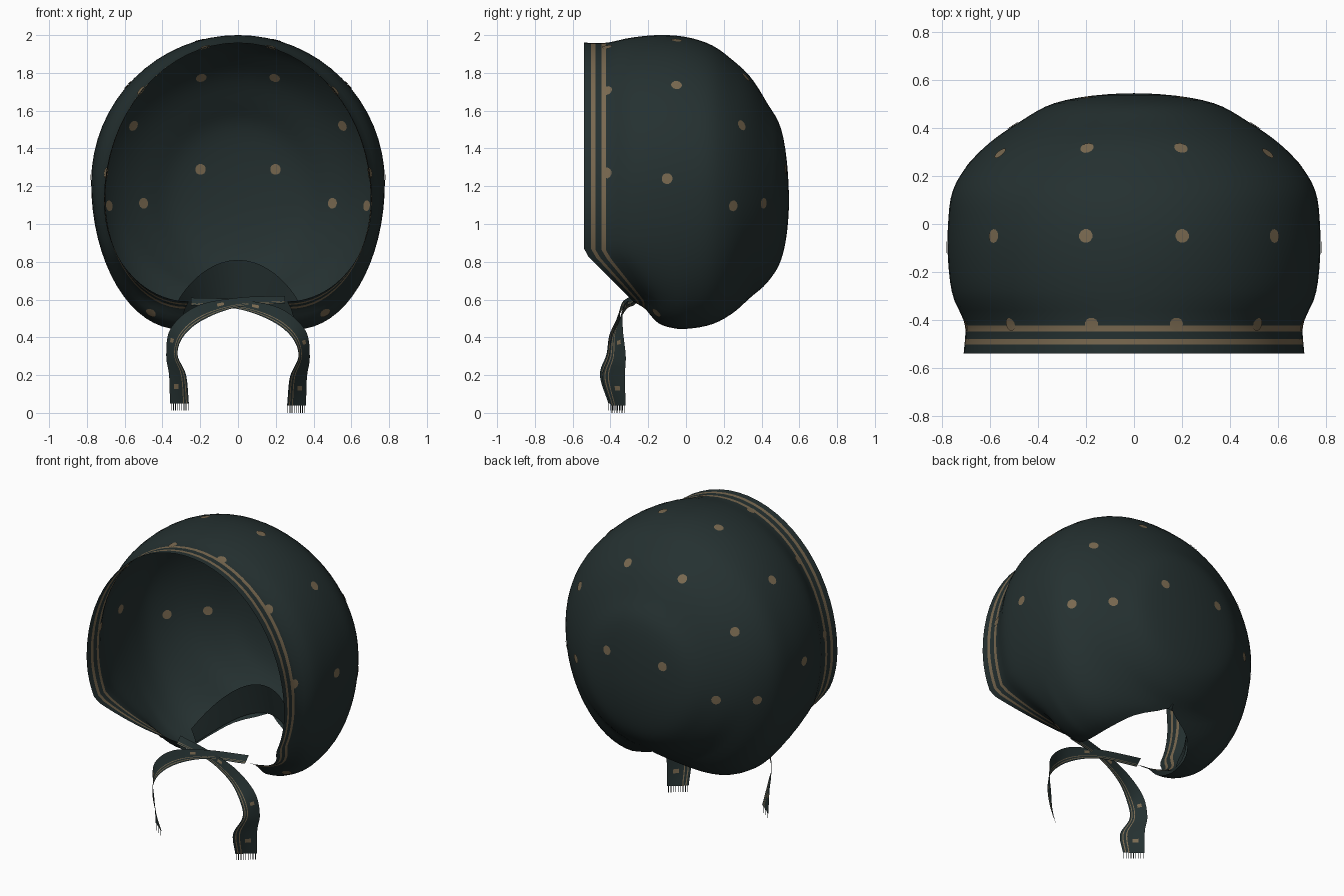
import bpy, bmesh, math
from mathutils import Vector
from mathutils.bvhtree import BVHTree

start = bpy.data.objects.get("Cube")
if start:
    bpy.data.objects.remove(start)


def material(name, rgb):
    mat = bpy.data.materials.new(name)
    mat.use_nodes = True
    mat.diffuse_color = (*rgb, 1)
    shader = mat.node_tree.nodes["Principled BSDF"]
    shader.inputs["Base Color"].default_value = (*rgb, 1)
    shader.inputs["Roughness"].default_value = 0.9
    return mat


DARK = material("dark green cloth", (0.018, 0.030, 0.030))
GOLD = material("dull gold print", (0.19, 0.14, 0.08))


def finish(name, bm, smooth=True):
    mesh = bpy.data.meshes.new(name)
    bm.to_mesh(mesh)
    bm.free()
    mesh.materials.append(DARK)
    mesh.materials.append(GOLD)
    obj = bpy.data.objects.new(name, mesh)
    bpy.context.collection.objects.link(obj)
    for poly in mesh.polygons:
        poly.use_smooth = smooth
    return obj


def grid(bm, rows, is_gold=lambda r, c: False):
    """Skin rows of points with quads; is_gold picks printed cells."""
    verts = [[bm.verts.new(p) for p in row] for row in rows]
    for r in range(len(rows) - 1):
        for c in range(len(rows[0]) - 1):
            face = bm.faces.new((verts[r][c], verts[r][c + 1],
                                 verts[r + 1][c + 1], verts[r + 1][c]))
            face.material_index = int(is_gold(r, c))


def spline(keys, values, s):
    """Smooth interpolation of value tuples over uneven keys."""
    last = len(keys) - 1
    i = max(k for k in range(last) if keys[k] <= s or k == 0)

    def slope(k):
        a, b = max(k - 1, 0), min(k + 1, last)
        return (values[b] - values[a]) / (keys[b] - keys[a])

    h = keys[i + 1] - keys[i]
    t = (s - keys[i]) / h
    return (values[i] * (1 + 2 * t) * (1 - t) ** 2 + slope(i) * h * t * (1 - t) ** 2
            + values[i + 1] * t * t * (3 - 2 * t) + slope(i + 1) * h * t * t * (t - 1))


# Hood: arches from front to back (y, crown z, half width, widest z, hem x, hem z)
FRONT, BACK = -0.54, 0.545
ARCHES = [
    (FRONT, 1.96, 0.71, 1.12, 0.26, 0.59),
    (-0.42, 1.96, 0.705, 1.14, 0.28, 0.55),
    (-0.3, 1.985, 0.755, 1.2, 0.3, 0.48),
    (-0.15, 2.0, 0.775, 1.22, 0.31, 0.45),
    (0.0, 1.99, 0.775, 1.22, 0.31, 0.445),
    (0.14, 1.945, 0.755, 1.22, 0.28, 0.47),
    (0.25, 1.865, 0.69, 1.2, 0.19, 0.53),
    (0.34, 1.78, 0.6, 1.17, 0, 0.61),
    (0.43, 1.64, 0.47, 1.15, 0, 0.69),
    (0.51, 1.48, 0.31, 1.12, 0, 0.83),
    (BACK, 1.12, 0, 1.12, 0, 1.12),
]


def turn(y):
    return y if y < 0 else BACK * math.asin(min(1, y / BACK))


keys = [turn(a[0]) for a in ARCHES]
columns = [[a[k] for a in ARCHES] for k in range(1, 6)]


def arch(y):
    top, wide, mid, hem_x, hem_z = [spline(keys, col, turn(y)) for col in columns]
    hem_x = 0 if y >= 0.34 else max(hem_x, 0)
    half = []
    for k in range(33):
        a = math.pi * k / 32
        if k <= 16:
            x, z = wide * math.sin(a), mid + (top - mid) * math.cos(a)
        else:
            x = hem_x + (wide - hem_x) * math.sin(a)
            z = mid + (mid - hem_z) * math.cos(a)
        # the front edge slants back towards the chin
        slant = min(1, max(0, (0.85 - z) / 0.26)) * max(0, 1 - (y - FRONT) / 0.55)
        half.append(Vector((x, y + 0.26 * slant, z)))
    return [Vector((-p.x, p.y, p.z)) for p in half[:0:-1]] + half


stations = [FRONT, -0.502, -0.48, -0.447, -0.424, -0.4, -0.36, -0.32]
stations += [-0.28 + 0.04 * k for k in range(7)]
stations += [BACK * math.sin(math.pi / 2 * k / 24) for k in range(25)]
bm = bmesh.new()
grid(bm, [arch(y) for y in stations], lambda r, c: r in (1, 3))
bmesh.ops.remove_doubles(bm, verts=bm.verts, dist=0.0005)
bmesh.ops.recalc_face_normals(bm, faces=bm.faces)
surface = BVHTree.FromBMesh(bm)
finish("hood", bm)

# Printed dots, on both sides of the cloth
DOTS = [(0.2, 0.33, 1.79), (0.57, 0.31, 1.53), (0.2, 0.53, 1.29), (0.49, 0.39, 1.11),
        (0.2, -0.05, 1.97), (0.59, -0.05, 1.74), (0.77, -0.1, 1.24), (0.18, -0.42, 1.95),
        (0.52, -0.42, 1.71), (0.7, -0.42, 1.27), (0.65, 0.22, 1.1), (0.45, -0.14, 0.55)]
bm = bmesh.new()
for dot in DOTS:
    for side in (-1, 1):
        centre, normal, _, _ = surface.find_nearest(Vector((side * dot[0], *dot[1:])))
        u = normal.orthogonal().normalized()
        v = normal.cross(u)
        for lift in (-0.004, 0.004):
            ring = []
            for k in range(12):
                a = math.tau * k / 12
                p, n, _, _ = surface.find_nearest(
                    centre + 0.029 * (u * math.cos(a) + v * math.sin(a)))
                ring.append(bm.verts.new(p + n * lift))
            hub = bm.verts.new(centre + normal * lift)
            for k in range(12):
                bm.faces.new((hub, ring[k], ring[(k + 1) % 12])).material_index = 1
finish("dots", bm)

# Neck flap: the back hem tucked up inside
bm = bmesh.new()
rows = []
for r in range(5):
    t = r / 4
    row = []
    for k in range(25):
        a = math.radians(-85 + 170 * k / 24)
        c = math.cos(a)
        row.append(Vector((0.31 * math.sin(a) * (1 + 0.1 * t), -0.02 + 0.34 * c - 0.05 * t * c,
                           0.455 + 0.15 * c * c + t * (0.07 + 0.135 * c))))
    rows.append(row)
grid(bm, rows)
finish("neck_flap", bm)

# Ties: ribbons crossing under the chin (centre point, half width vector)
TIE = [((-0.25, -0.26, 0.59), (0, 0.02, 0.02)),
       ((0, -0.31, 0.575), (0, 0.01, 0.025)),
       ((0.2, -0.35, 0.52), (0.02, 0.01, 0.035)),
       ((0.32, -0.37, 0.42), (0.035, 0.03, 0.02)),
       ((0.35, -0.37, 0.3), (0.03, 0.045, 0)),
       ((0.32, -0.39, 0.19), (0.045, 0.06, 0)),
       ((0.31, -0.365, 0.04), (0.05, 0.04, 0))]
ACROSS = (-1, -0.8, -0.7, -0.5, -0.4, 0, 0.5, 1)
marks = list(range(len(TIE)))
for name, side in (("left_tie", 1), ("right_tie", -1)):
    flip = Vector((side, 1, 1))
    lift = Vector((0, 0.006 * side, 0.01 if side < 0 else 0))
    rows = []
    for k in range(37):
        s = k / 6
        mid = spline(marks, [Vector(p) for p, w in TIE], s)
        wide = spline(marks, [Vector(w) for p, w in TIE], s)
        rows.append([(mid + wide * e) * flip + lift for e in ACROSS])
    bm = bmesh.new()
    # two thin stripes and a few patches of print
    grid(bm, rows, lambda r, c: c in (1, 3) or (c == 5 and r % 12 == 8))
    finish(name, bm)

    # Fringe threads at the ribbon end
    bm = bmesh.new()
    first, end = rows[-1][0], rows[-1][-1]
    for k in range(9):
        p = first.lerp(end, (k + 0.2) / 9)
        q = first.lerp(end, (k + 0.5) / 9)
        drop = Vector((0, 0, p.z - (0.012 if side < 0 else 0)))
        bm.faces.new([bm.verts.new(v) for v in (p, q, q - drop, p - drop)])
    finish(name.replace("tie", "fringe"), bm, False)
